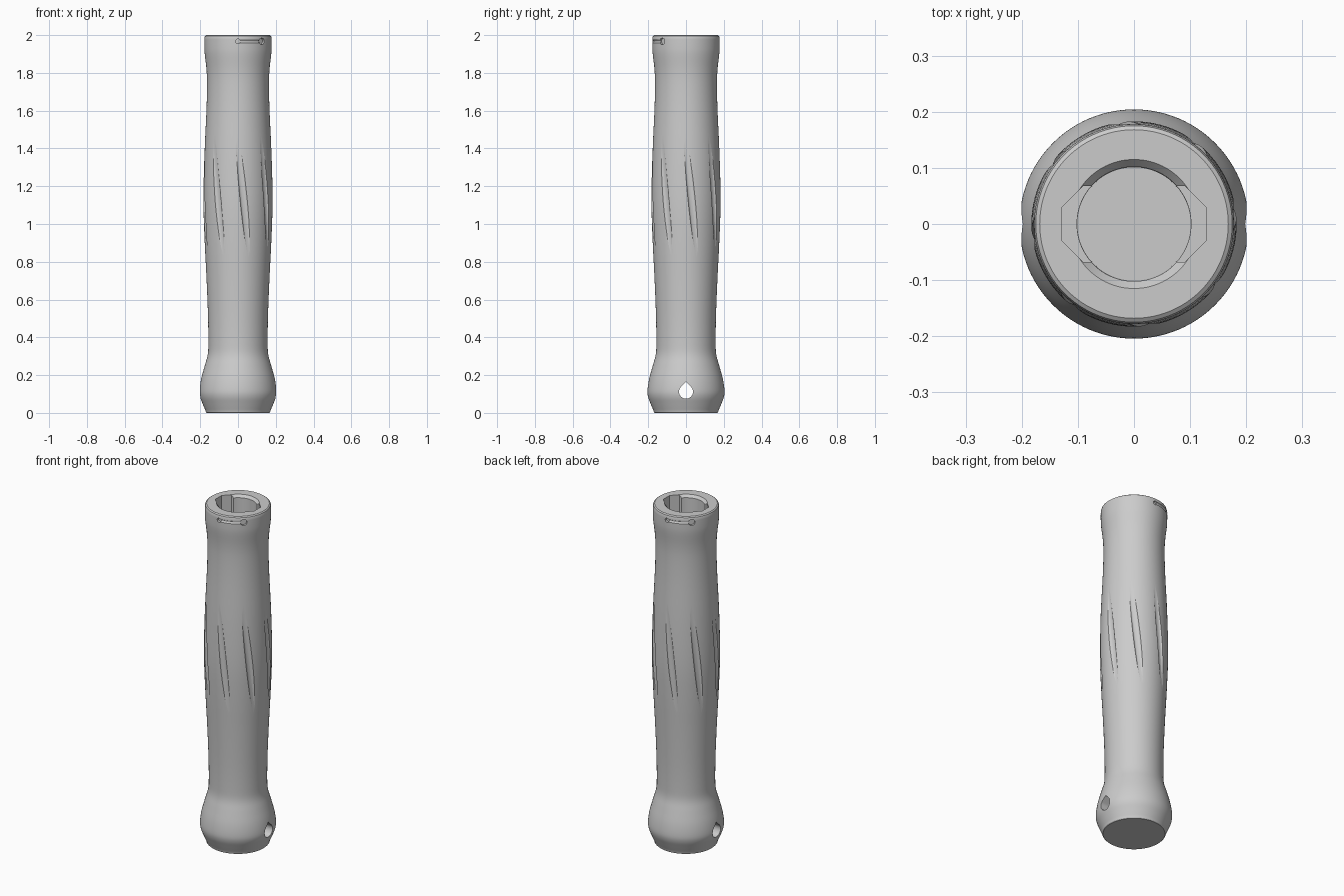
import bpy, bmesh
from math import sin, cos, pi, radians
from mathutils import Matrix, Vector

if "Cube" in bpy.data.objects:
    bpy.data.objects.remove(bpy.data.objects["Cube"], do_unlink=True)

grey = bpy.data.materials.new("matte_grey")
grey.use_nodes = True
grey.diffuse_color = (0.6, 0.6, 0.6, 1)
grey.node_tree.nodes["Principled BSDF"].inputs["Base Color"].default_value = grey.diffuse_color


def make(name, bm):
    bmesh.ops.recalc_face_normals(bm, faces=bm.faces)
    mesh = bpy.data.meshes.new(name)
    bm.to_mesh(mesh)
    bm.free()
    mesh.materials.append(grey)
    ob = bpy.data.objects.new(name, mesh)
    bpy.context.collection.objects.link(ob)
    return ob


def smooth_path(pts, steps=4):
    """Catmull-Rom curve through the profile points."""
    p = [Vector(q) for q in [pts[0]] + pts + [pts[-1]]]
    out = []
    for a, b, c, d in zip(p, p[1:], p[2:], p[3:]):
        for i in range(steps):
            t = i / steps
            out.append(b + (c - a) * t / 2 + (2 * a - 5 * b + 4 * c - d) * t * t / 2
                       + (3 * b - a - 3 * c + d) * t ** 3 / 2)
    return out + [p[-1]]


def lathe(name, profile, sides=96):
    bm = bmesh.new()
    vs = [bm.verts.new((r, 0, z)) for r, z in profile]
    es = [bm.edges.new(e) for e in zip(vs, vs[1:])]
    bmesh.ops.spin(bm, geom=vs + es, axis=(0, 0, 1), cent=(0, 0, 0),
                   angle=2 * pi, steps=sides, use_duplicate=False)
    bmesh.ops.remove_doubles(bm, verts=bm.verts, dist=1e-5)
    return make(name, bm)


def prism(name, outline, low, high, matrix=Matrix()):
    bm = bmesh.new()
    face = bm.faces.new([bm.verts.new((x, y, low)) for x, y in outline])
    ext = bmesh.ops.extrude_face_region(bm, geom=[face])["geom"]
    top = [v for v in ext if isinstance(v, bmesh.types.BMVert)]
    bmesh.ops.translate(bm, verts=top, vec=(0, 0, high - low))
    bm.transform(matrix)
    return make(name, bm)


def tube(name, points, radius, sides=24):
    """Round bar swept along a path."""
    bm = bmesh.new()
    rings = []
    for i, p in enumerate(points):
        way = points[min(i + 1, len(points) - 1)] - points[max(i - 1, 0)]
        turn = way.to_track_quat('Z', 'Y')
        rings.append([bm.verts.new(p + turn @ Vector((radius * cos(k * 2 * pi / sides),
                                                      radius * sin(k * 2 * pi / sides), 0)))
                      for k in range(sides)])
    for a, b in zip(rings, rings[1:]):
        for k in range(sides):
            n = (k + 1) % sides
            bm.faces.new((a[k], a[n], b[n], b[k]))
    bm.faces.new(rings[0])
    bm.faces.new(rings[-1])
    return make(name, bm)


def polar(r, deg, z):
    return Vector((r * cos(radians(deg)), r * sin(radians(deg)), z))


# Turned body with rounded pommel, swollen grip, flared mouth and blind bore
outer = smooth_path([(0.172, 0.012), (0.188, 0.05), (0.201, 0.085), (0.204, 0.12),
                     (0.195, 0.18), (0.176, 0.25), (0.16, 0.31), (0.157, 0.38),
                     (0.159, 0.52), (0.167, 0.72), (0.177, 0.92), (0.183, 1.12),
                     (0.178, 1.36), (0.167, 1.6), (0.164, 1.74), (0.167, 1.82),
                     (0.176, 1.9), (0.178, 1.94), (0.178, 1.985)])
bore = [(0.175, 1.995), (0.168, 2), (0.115, 2), (0.102, 1.985), (0.101, 1.5), (0, 1.5)]
handle = lathe("handle", [(0, 0), (0.166, 0), (0.17, 0.004)]
               + [tuple(p) for p in outer] + bore)

cutters = []

# Slanted finger grooves around the grip
for k in range(8):
    a = -90 + 45 * k
    top, bottom = polar(0.198, a - 1, 1.46), polar(0.198, a + 21, 0.76)
    cutters.append(tube("grip_groove_cutter", [top, bottom], 0.023, 32))

# Key slots either side of the bore
slot = [(0.128, -0.03), (0.128, 0.03), (0.09, 0.068), (-0.09, 0.068),
        (-0.128, 0.03), (-0.128, -0.03), (-0.09, -0.068), (0.09, -0.068)]
cutters.append(prism("key_slot_cutter", slot, 1.8, 2.1))

# Teardrop lanyard hole through the pommel
drop = [(0.037 * cos(radians(d)), 0.037 * sin(radians(d))) for d in range(135, 406, 15)]
drop.append((0, 0.052))
sideways = Matrix(((0, 0, 1, 0), (1, 0, 0, 0), (0, 1, 0, 0.112), (0, 0, 0, 1)))
cutters.append(prism("lanyard_hole_cutter", drop, -0.4, 0.4, sideways))

# Lock marks near the mouth: a line with a small and a large dot
for base in (-90, 90):
    arc = [polar(0.179, base + d, 1.967) for d in range(0, 46, 3)]
    cutters.append(tube("lock_line_cutter", arc, 0.008, 12))
    for d, r in ((0, 0.012), (45, 0.018)):
        ends = [polar(0.165, base + d, 1.967), polar(0.2, base + d, 1.967)]
        cutters.append(tube("lock_dot_cutter", ends, r))

bpy.ops.object.select_all(action='DESELECT')
bpy.context.view_layer.objects.active = handle
handle.select_set(True)
for c in cutters:
    mod = handle.modifiers.new("cut", 'BOOLEAN')
    mod.operation = 'DIFFERENCE'
    mod.solver = 'EXACT'
    mod.object = c
    bpy.ops.object.modifier_apply(modifier=mod.name)
    bpy.data.objects.remove(c, do_unlink=True)

bpy.ops.object.shade_smooth_by_angle(angle=radians(25))
